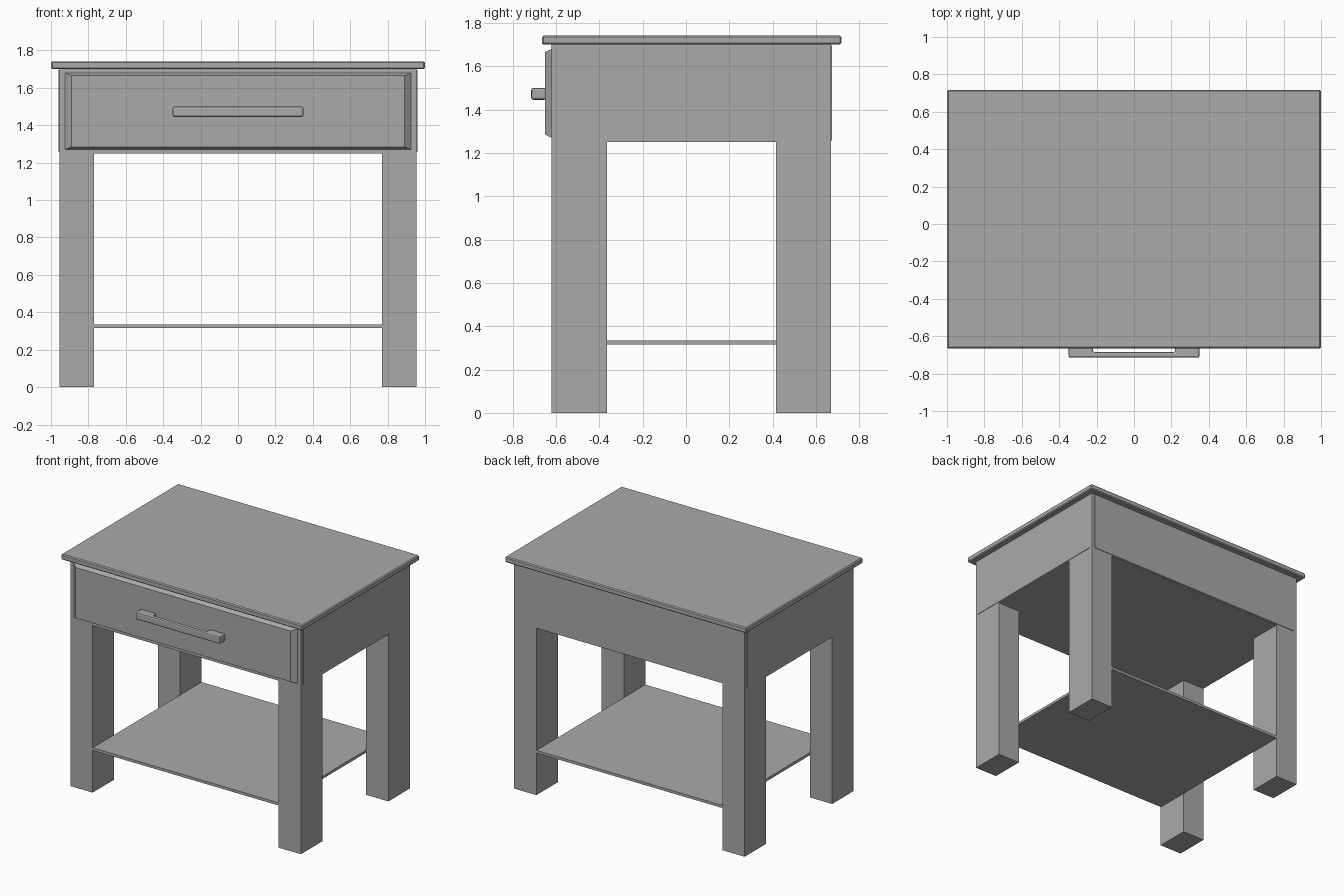
import bpy
import bmesh

if "Cube" in bpy.data.objects:
    bpy.data.objects.remove(bpy.data.objects["Cube"], do_unlink=True)

GREY = (0.4, 0.4, 0.4, 1.0)
mat = bpy.data.materials.new("plain grey")
mat.use_nodes = True
mat.diffuse_color = GREY
mat.node_tree.nodes["Principled BSDF"].inputs["Base Color"].default_value = GREY


def prism(name, outline, z0, z1, bevel=0.0, segments=1):
    """Extrude an outline in the ground plane from z0 to z1."""
    bm = bmesh.new()
    base = bm.faces.new([bm.verts.new((x, y, z0)) for x, y in outline])
    up = bmesh.ops.extrude_face_region(bm, geom=[base])
    verts = [g for g in up["geom"] if isinstance(g, bmesh.types.BMVert)]
    bmesh.ops.translate(bm, verts=verts, vec=(0, 0, z1 - z0))
    bmesh.ops.recalc_face_normals(bm, faces=bm.faces)
    mesh = bpy.data.meshes.new(name)
    bm.to_mesh(mesh)
    bm.free()
    mesh.materials.append(mat)
    obj = bpy.data.objects.new(name, mesh)
    bpy.context.collection.objects.link(obj)
    if bevel:
        mod = obj.modifiers.new("edge_bevel", "BEVEL")
        mod.width, mod.segments = bevel, segments
    return obj


def box(name, x, y, z, **kw):
    outline = [(x[0], y[0]), (x[1], y[0]), (x[1], y[1]), (x[0], y[1])]
    return prism(name, outline, z[0], z[1], **kw)


FRONT, BACK, SIDE, INNER = -0.62, 0.67, 0.955, 0.77
UNDER, TOP = 1.25, 1.70

# Table top, drawer case and shelf
box("table_top", (-1, 1), (-0.665, 0.717), (TOP, 1.742), bevel=0.007)
box("drawer_case", (-SIDE, SIDE), (FRONT, BACK), (UNDER, TOP))
box("lower_shelf", (-INNER, INNER), (FRONT + 0.001, BACK - 0.001), (0.315, 0.335))

# Four legs
for side, s in (("left", 1), ("right", -1)):
    xs = sorted((s * INNER, s * SIDE))
    box("front_leg_" + side, xs, (FRONT, -0.365), (0, UNDER))
    box("back_leg_" + side, xs, (0.415, BACK), (0, UNDER))
    # Thin side panel
    face = sorted((s * (SIDE - 0.01), s * (SIDE + 0.004)))
    box("side_panel_" + side, face, (-0.597, 0.645), (1.258, 1.695))

# Thin back panel
box("back_panel", (-0.93, 0.93), (BACK - 0.01, BACK + 0.004), (1.258, 1.695))

# Drawer front with its outer face drawn in to form sloping borders
drawer = box("drawer_front", (-0.925, 0.925), (-0.65, FRONT), (1.27, 1.68))
for v in drawer.data.vertices:
    if v.co.y < -0.64:
        v.co.x *= 0.89 / 0.925
        v.co.z += 0.015 if v.co.z < 1.4 else -0.015

# U-shaped drawer handle
half = [(0.35, -0.645), (0.35, -0.715)]
inner = [(0.22, -0.685), (0.22, -0.645)]
outline = half + [(-x, y) for x, y in reversed(half)]
outline += [(-x, y) for x, y in reversed(inner)] + inner
prism("drawer_handle", outline, 1.445, 1.50, bevel=0.01, segments=2)
